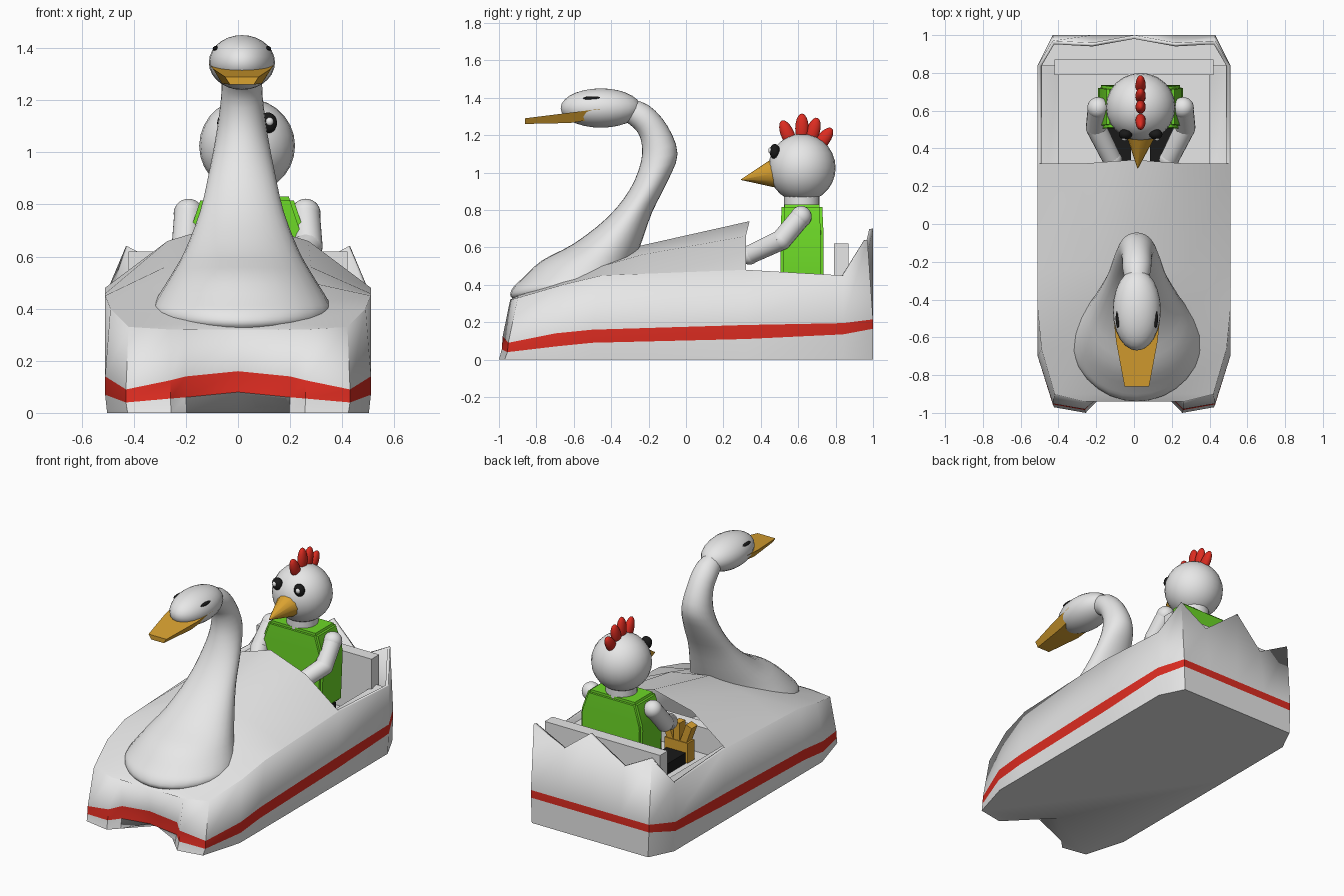
import bpy
import bmesh
from math import radians, sin, cos, pi
from mathutils import Vector, Matrix

cube = bpy.data.objects.get("Cube")
if cube:
    bpy.data.objects.remove(cube, do_unlink=True)


def make_material(name, color):
    material = bpy.data.materials.new(name)
    material.use_nodes = True
    material.diffuse_color = (*color, 1)
    shader = material.node_tree.nodes["Principled BSDF"]
    shader.inputs["Base Color"].default_value = (*color, 1)
    return material


white = make_material("white", (0.8, 0.8, 0.8))
red = make_material("red", (0.72, 0.025, 0.015))
green = make_material("green", (0.15, 0.68, 0.02))
orange = make_material("orange", (0.7, 0.36, 0.03))
black = make_material("black", (0.01, 0.01, 0.01))


def finish(name, bm, materials, angle=40):
    """Turn a bmesh into a shaded object."""
    bmesh.ops.recalc_face_normals(bm, faces=bm.faces)
    mesh = bpy.data.meshes.new(name)
    bm.to_mesh(mesh)
    bm.free()
    for material in materials:
        mesh.materials.append(material)
    obj = bpy.data.objects.new(name, mesh)
    bpy.context.collection.objects.link(obj)
    bpy.ops.object.select_all(action="DESELECT")
    obj.select_set(True)
    bpy.context.view_layer.objects.active = obj
    bpy.ops.object.shade_smooth_by_angle(angle=radians(angle))
    return obj


def loft(bm, rings, closed=True, cap_start=False, cap_end=False):
    """Bridge rings of equal length; returns the faces of each band."""
    rows = [[bm.verts.new(p) for p in ring] for ring in rings]
    bands = []
    for a, b in zip(rows, rows[1:]):
        count = len(a) if closed else len(a) - 1
        bands.append([])
        for i in range(count):
            j = (i + 1) % len(a)
            bands[-1].append(bm.faces.new((a[i], a[j], b[j], b[i])))
    if cap_start:
        bm.faces.new(rows[0])
    if cap_end:
        bm.faces.new(rows[-1])
    return bands


def smooth_path(rows, steps):
    """Catmull-Rom interpolation between rows of numbers."""
    padded = [rows[0], *rows, rows[-1]]
    result = []
    for a, b, c, d in zip(padded, padded[1:], padded[2:], padded[3:]):
        for k in range(steps):
            t = k / steps
            result.append([q + t / 2 * (r - p + t * (2 * p - 5 * q + 4 * r - s
                                                     + t * (3 * (q - r) + s - p)))
                           for p, q, r, s in zip(a, b, c, d)])
    return result + [rows[-1]]


def ellipsoid(name, center, radii, material, tilt=0):
    bm = bmesh.new()
    bmesh.ops.create_uvsphere(bm, u_segments=24, v_segments=14, radius=1)
    bm.transform(Matrix.Translation(center) @ Matrix.Rotation(tilt, 4, "X")
                 @ Matrix.Diagonal((*radii, 1)))
    return finish(name, bm, [material])


def rod(name, start, end, r1, r2, material, sides=20):
    start, end = Vector(start), Vector(end)
    axis = end - start
    bm = bmesh.new()
    bmesh.ops.create_cone(bm, cap_ends=True, segments=sides, radius1=r1,
                          radius2=r2, depth=axis.length)
    bm.transform(Matrix.Translation((start + end) / 2)
                 @ axis.to_track_quat("Z", "Y").to_matrix().to_4x4())
    return finish(name, bm, [material])


def box(name, center, size, material, turn=0):
    bm = bmesh.new()
    bmesh.ops.create_cube(bm, size=1)
    bm.transform(Matrix.Translation(center) @ Matrix.Rotation(turn, 4, "Y")
                 @ Matrix.Diagonal((*size, 1)))
    return finish(name, bm, [material])


# Hull: half outline from bow to stern
# x, y, stripe bottom, stripe top, rim x, rim y, rim height
outline = [
    (0, -.94, .08, .16, 0, -.94, .32),
    (.2, -.94, .06, .14, .2, -.93, .32),
    (.26, -1, .055, .125, .26, -.94, .32),
    (.43, -.97, .04, .09, .42, -.9, .33),
    (.51, -.7, .07, .14, .49, -.66, .4),
    (.51, -.5, .09, .16, .51, -.45, .45),
    (.51, .32, .11, .185, .51, .32, .48),
    (.51, .84, .135, .195, .51, .84, .45),
    (.43, 1, .165, .215, .43, .97, .64),
    (.22, 1, .165, .215, .22, .96, .53),
    (0, 1, .165, .215, 0, 1, .7),
]
mirrored = [(-p[0], *p[1:4], -p[4], *p[5:]) for p in reversed(outline[1:-1])]
columns = outline + mirrored
# The keel line is notched at the bow
rings = [
    [(c[0] * .985, max(c[1], -.74 - abs(c[0])), 0) for c in columns],
    [(c[0], c[1] + .015 * (c[1] < -.9), c[2]) for c in columns],
    [(c[0], c[1] + .02 * (c[1] < -.9), c[3]) for c in columns],
    [c[4:] for c in columns],
]
bm = bmesh.new()
bands = loft(bm, rings, cap_start=True)
for face in bands[1]:
    face.material_index = 1
hull = finish("hull", bm, [white, red], 50)
shell = hull.modifiers.new("thickness", "SOLIDIFY")
shell.thickness = .02
shell.offset = -1
shell.material_offset = -1

# Bow deck: y, rim x, rim z, shoulder x, shoulder z, crown z
stations = [
    (-.94, .26, .32, .15, .32, .32),
    (-.9, .42, .33, .24, .34, .345),
    (-.66, .49, .4, .27, .42, .44),
    (-.45, .51, .45, .28, .5, .53),
    (-.24, .51, .458, .28, .56, .61),
    (.32, .51, .48, .27, .66, .74),
]
bm = bmesh.new()
loft(bm, [[(-ex, y, ez), (-sx, y, sz), (0, y + .02 * (y > 0), cz), (sx, y, sz), (ex, y, ez)]
          for y, ex, ez, sx, sz, cz in stations], closed=False)
finish("bow_deck", bm, [white], 30)

# Cockpit tub with side ledges, and backrest
bm = bmesh.new()
loft(bm, [[(-w, front, z), (w, front, z), (w, back, z), (-w, back, z)]
          for w, front, back, z in ((.4, .05, .79, .25), (.4, .05, .79, .42),
                                    (.495, 0, .84, .435))],
     cap_start=True)
finish("cockpit_tub", bm, [white])
box("seat_backrest", (0, .83, .43), (.84, .08, .38), white)

# Bird breast and neck: front y, front z, back y, back z, half width
sections = [
    (-.38, 1.31, -.32, 1.4, .05),
    (-.28, 1.24, -.2, 1.36, .075),
    (-.24, 1.17, -.1, 1.25, .08),
    (-.24, 1.06, -.045, 1.1, .097),
    (-.3, .91, -.1, .95, .125),
    (-.42, .76, -.18, .79, .16),
    (-.6, .62, -.24, .62, .22),
    (-.77, .53, -.28, .51, .277),
    (-.88, .43, -.31, .43, .332),
    (-.925, .385, -.33, .39, .342),
    (-.94, .345, -.36, .35, .31),
    (-.92, .32, -.42, .32, .22),
]
steps = [2 * pi * i / 28 for i in range(28)]
bm = bmesh.new()
rings = []
for fy, fz, by, bz, w in smooth_path(sections, 3):
    mid = Vector((.015, (fy + by) / 2, (fz + bz) / 2))
    half = Vector((0, (fy - by) / 2, (fz - bz) / 2))
    rings.append([mid + half * cos(t) + Vector((w * sin(t), 0, 0)) for t in steps])
loft(bm, rings, cap_start=True, cap_end=True)
finish("bird_neck", bm, [white], 60)

# Bird head, eyes and flat bill
head_x = .015
ellipsoid("bird_head", (head_x, -.455, 1.345), (.127, .215, .105), white)
for side in (-1, 1):
    ellipsoid("bird_eye", (head_x + side * .1, -.5, 1.398), (.012, .05, .01), black)
bm = bmesh.new()
loft(bm, [[(head_x - w * .7, y, low), (head_x + w * .7, y, low),
           (head_x + w, y, high), (head_x - w, y, high)]
          for y, w, low, high in ((-.86, .065, 1.26, 1.29),
                                  (-.62, .11, 1.265, 1.32),
                                  (-.46, .127, 1.29, 1.34))],
     cap_start=True, cap_end=True)
finish("bird_bill", bm, [orange], 20)

# Rider torso
cx, cy = .035, .62
bm = bmesh.new()
loft(bm, [[(cx + sx * w, cy + sy * d, z)
           for sx, sy in ((-1, -1), (1, -1), (1, 1), (-1, 1))]
          for w, d, z in ((.21, .115, .33), (.225, .115, .68), (.175, .108, .83))],
     cap_start=True, cap_end=True)
bmesh.ops.bevel(bm, geom=bm.edges[:], offset=.015, segments=2, affect="EDGES")
finish("rider_torso", bm, [green])

# Rider head, beak and eyes
rod("rider_neck", (cx, cy, .8), (cx, cy, .9), .095, .095, white)
ellipsoid("rider_head", (cx, cy, 1.025), (.184, .18, .182), white)
rod("rider_beak", (cx, .47, .995), (.02, .295, .962), .078, .002, orange, 12)
for side in (-1, 1):
    ellipsoid("rider_eye", (cx + side * .08, .475, 1.113), (.035, .028, .04), black)
    ellipsoid("rider_pupil", (cx + side * .086, .452, 1.118), (.015, .012, .016), white)

# Comb feathers fan over the head
for angle, reach in ((-23, .195), (0, .21), (17, .2), (37, .185)):
    a = radians(angle)
    ellipsoid("comb_feather", (cx, cy + sin(a) * reach, 1.025 + cos(a) * reach),
              (.027, .036, .08), red, -a)

# Arms, legs and webbed feet
for side in (-1, 1):
    shoulder = (cx + side * .225, .615, .765)
    elbow = (cx + side * .235, .51, .64)
    hand = (cx + side * .15, .34, .56)
    rod("upper_arm", shoulder, elbow, .055, .055, white)
    rod("forearm", elbow, hand, .055, .05, white)
    for name, spot, r in (("shoulder", shoulder, .057), ("elbow", elbow, .055),
                          ("hand", hand, .052)):
        ellipsoid(name, spot, (r, r, r), white)
    leg_x = cx + side * .12
    box("leg", (leg_x, .45, .28), (.14, .5, .08), black)
    box("foot", (leg_x, .19, .32), (.17, .07, .13), orange)
    for toe in (-1, 0, 1):
        box("toe", (leg_x + toe * .065, .19, .43), (.045, .06, .14), orange, toe * .35)
